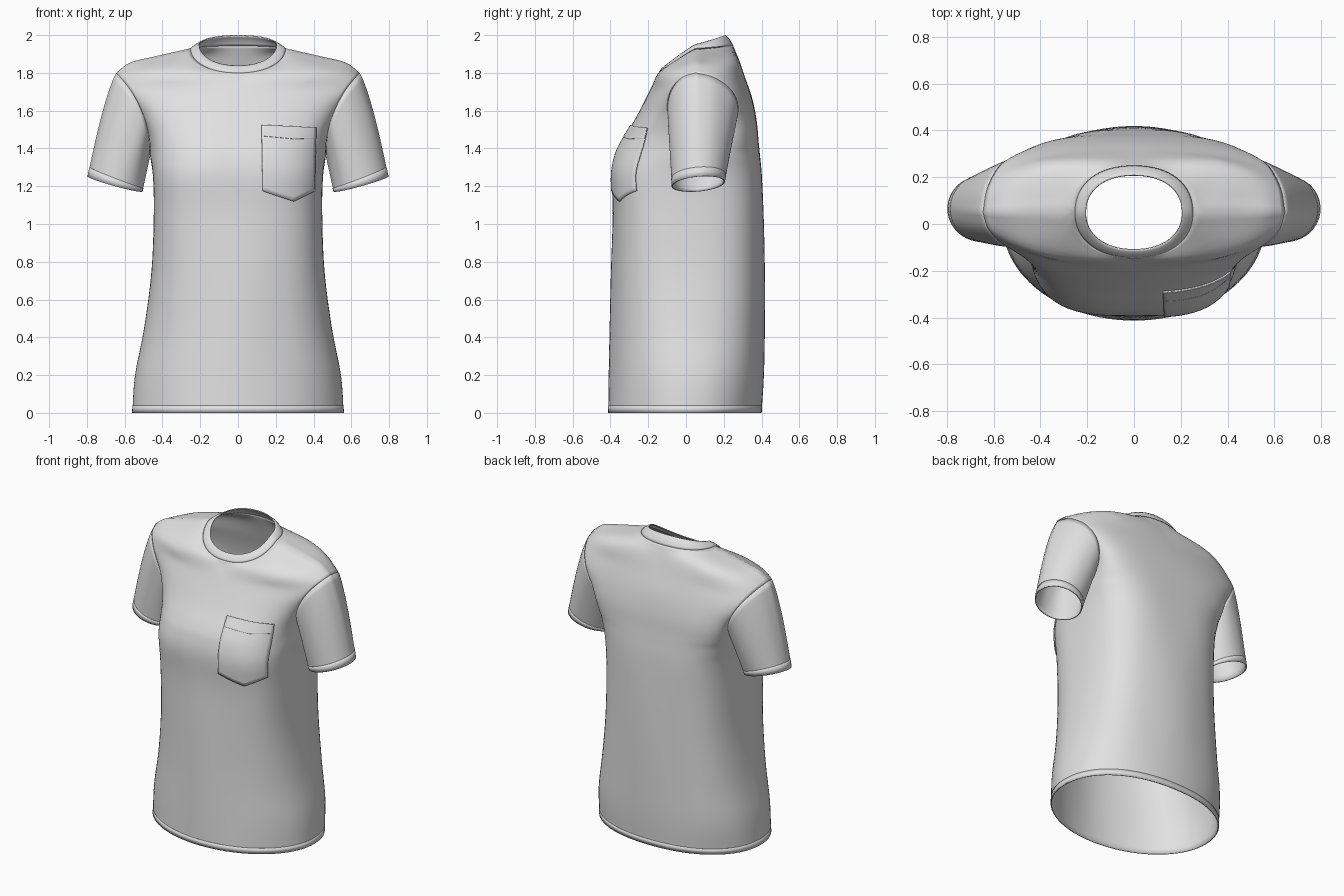
import bpy, bmesh, math
from mathutils import Vector as V
from mathutils.bvhtree import BVHTree

if "Cube" in bpy.data.objects:
    bpy.data.objects.remove(bpy.data.objects["Cube"])

SUB, M = 5, 24          # steps between control rows, steps per quarter turn
fabric = bpy.data.materials.new("light_grey_fabric")
fabric.diffuse_color = (0.75, 0.75, 0.75, 1)
fabric.use_nodes = True
fabric.node_tree.nodes["Principled BSDF"].inputs["Base Color"].default_value = fabric.diffuse_color


def spline(pts, sub):
    """Catmull-Rom curve through the given points."""
    p = [pts[0] * 2 - pts[1]] + pts + [pts[-1] * 2 - pts[-2]]
    out = []
    for i in range(1, len(p) - 2):
        a, b, c, d = p[i - 1:i + 3]
        for k in range(sub):
            t = k / sub
            out.append((b * 2 + (c - a) * t + (a * 2 - b * 5 + c * 4 - d) * t**2
                        + (b * 3 - a - c * 3 + d) * t**3) * 0.5)
    return out + [pts[-1]]


def make(name, grids, closed=False, thick=0.006):
    """Skin one or more grids of points into a thin cloth object."""
    bm = bmesh.new()
    for rows in grids:
        vs = [[bm.verts.new(p) for p in r] for r in rows]
        n = len(rows[0])
        for i in range(len(rows) - 1):
            for j in range(n if closed else n - 1):
                k = (j + 1) % n
                bm.faces.new((vs[i][j], vs[i][k], vs[i + 1][k], vs[i + 1][j]))
    bmesh.ops.remove_doubles(bm, verts=bm.verts, dist=0.0005)
    bmesh.ops.recalc_face_normals(bm, faces=bm.faces)
    mid = sum((v.co for v in bm.verts), V()) / len(bm.verts)
    if name.startswith("pocket"):
        mid = V((0, 0, 1.3))
    if sum(f.normal.dot(f.calc_center_median() - mid) * f.calc_area() for f in bm.faces) < 0:
        bmesh.ops.reverse_faces(bm, faces=bm.faces)
    me = bpy.data.meshes.new(name)
    bm.to_mesh(me)
    tree = BVHTree.FromBMesh(bm)
    bm.free()
    me.materials.append(fabric)
    ob = bpy.data.objects.new(name, me)
    bpy.context.collection.objects.link(ob)
    bpy.context.view_layer.objects.active = ob
    bpy.ops.object.select_all(action='DESELECT')
    ob.select_set(True)
    bpy.ops.object.shade_smooth_by_angle(angle=math.radians(50))
    s = ob.modifiers.new("cloth", 'SOLIDIFY')
    s.thickness, s.offset = thick, -1
    return tree


def section(z, w, yc, ye, n, amax=90, lift=0, bump=0):
    """Half cross-section from the centre line to the side or armhole edge."""
    def sup(a):
        s, c = math.sin(a), max(0, math.cos(a))
        r = (s**n + c**n) ** (-1 / n)
        return s * r, c * r
    am = math.radians(amax)
    xm, ym = sup(am)
    out = []
    for j in range(M + 1):
        t = j / M
        x, y = sup(am * t)
        out.append(V((w * x / xm, ye + (yc - ye) * (y - ym) / (1 - ym),
                      z + lift * (1 - t) + bump * math.sin(math.pi * t))))
    return out


def neck(a, rx, yf, yb, zf, zs, zb):
    """Point on a neck ring; a = 0 is the front, pi the back."""
    c, s = math.cos(a), math.sin(a)
    k = abs(c) ** 0.9
    y = 0.05 + ((yf if c > 0 else yb) - 0.05) * k
    z = zs + ((zf if c > 0 else zb) - zs) * abs(c)
    return V((rx * math.copysign(abs(s) ** 0.9, s), y, z))


OUTER = (0.252, -0.145, 0.25, 1.80, 1.93, 1.945)
INNER = (0.206, -0.11, 0.21, 1.84, 1.952, 2.0)
shoulder = spline([neck(math.pi / 2, *OUTER), V((0.45, 0.05, 1.885)),
                   V((0.57, 0.05, 1.855)), V((0.645, 0.05, 1.80))], M // 6)

# lower body: height, half width, front, back, side seam y, roundness front / back
lower = [(0, .56, -.412, .40, 0, 2.0, 2.2), (.2, .545, -.407, .41, 0, 2.05, 2.4),
         (.45, .497, -.40, .413, 0, 2.2, 2.6), (.75, .458, -.393, .413, 0, 2.5, 2.8),
         (1.05, .446, -.386, .409, 0, 2.9, 3.0), (1.25, .450, -.393, .402, .02, 3.2, 3.2),
         (1.36, .465, -.375, .392, .07, 3.0, 3.3)]
# chest and upper back: height, armhole x, centre y, armhole y, roundness, arc, lift, bump
chest = [(1.43, .468, -.345, -.01, 2.7, 86), (1.52, .485, -.29, -.08, 2.4, 80),
         (1.62, .52, -.235, -.10, 2.2, 70), (1.71, .57, -.19, -.08, 2, 60, 0, 0),
         (1.775, .622, -.16, -.022, 2, 60, -.012, .04)]
upper_back = [(1.43, .468, .385, .19, 3.2, 86), (1.52, .487, .375, .255, 3, 82, .02),
              (1.62, .53, .352, .278, 2.5, 72, .04), (1.71, .582, .315, .24, 2.2, 62, .06, .02),
              (1.775, .628, .277, .15, 2, 60, .10, .055)]


def panel(front):
    rows = []
    for z, w, yf, yb, ys, nf, nb in lower:
        rows.append(section(z, w, yf if front else yb, ys, nf if front else nb))
    rows += [section(*r) for r in (chest if front else upper_back)]
    q = [k / (M // 2) * math.pi / 2 for k in range(M // 2)]
    rows.append([neck(a if front else math.pi - a, *OUTER) for a in q] + shoulder)
    cols = [spline([r[j] for r in rows], SUB) for j in range(M + 1)]
    dense = [list(r) for r in zip(*cols)]
    for r in dense:                       # soft drape folds below the bust
        for p in r:
            if p.z < 1.2:
                p.y *= 1 + .012 * math.sin(math.pi * max(p.z, 0) / 1.2) * math.cos(14 * p.x)
    return dense


front, back = panel(True), panel(False)
ARM = (len(lower) - 1) * SUB
for i in range(ARM + 1):                  # close the side seams
    m = (front[i][-1] + back[i][-1]) / 2
    front[i][-1], back[i][-1] = m, m.copy()


def flip(p):
    return V((-p.x, p.y, p.z))


def full(rows):
    return [[flip(p) for p in reversed(r[1:])] + r for r in rows]


# shirt body and its turned-up hem
body = make("shirt_body", [full(front), full(back)])
make("bottom_hem", [[[V((p.x * 1.002, p.y * 1.002, p.z)) for p in r] for r in full(g[:2])]
                    for g in (front, back)], thick=0.001)

# sleeves: loft from the armhole edge to the cuff ellipse
hole = [r[-1] for r in front[ARM:]] + [r[-1] for r in reversed(back[ARM + 1:-1])]
N = len(hole)
C = V((.651, .065, 1.212))
U = V((.145, 0, .04))


def sleeve_ring(t, grow=1.0):
    ring = []
    for i, p in enumerate(hole):
        a = 2 * math.pi * i / N
        rad = U * -math.cos(a) + V((0, -.14 * math.sin(a), -.012 * math.sin(a)))
        b = .015 * math.sin(math.pi * t ** 0.7) * max(0, -math.cos(a))
        q = p.lerp(C + rad, t) + rad.normalized() * b
        ring.append(q + rad * (grow - 1))
    return ring


sleeve = [sleeve_ring(k / 14) for k in range(15)]
cuff = [sleeve_ring(t, 1.008) for t in (.91, .955, 1.0)]
for side, f in (("left", lambda p: p), ("right", flip)):
    make(side + "_sleeve", [[[f(p) for p in r] for r in sleeve]], True)
    make(side + "_cuff_hem", [[[f(p) for p in r] for r in cuff]], True, 0.001)

# ribbed neck band, slightly padded
band = []
for k in range(6):
    t = k / 5
    ring = []
    for j in range(64):
        a = 2 * math.pi * j / 64
        o, i = neck(a, *OUTER), neck(a, *INNER)
        puff = V((math.sin(a) * .5, -math.cos(a) * .5, .7)) * (.005 * math.sin(math.pi * t))
        ring.append(o.lerp(i, t) + puff)
    band.append(ring)
make("neck_band", [band], True)


# chest pocket laid on the body
def pocket(name, v0, v1, off, thick):
    rows = []
    for k in range(17):
        v = v0 + (v1 - v0) * k / 16
        row = []
        for j in range(21):
            u = j / 20
            tip = u / .6 if u < .6 else (1 - u) / .4
            low, top = 1.175 - .055 * tip, 1.52 - .012 * u
            x = .13 + .27 * u + (u - .4) * .015 * v
            z = low + (top - low) * v
            hit, nor, _, _ = body.ray_cast(V((x, -2, z)), V((0, 1, 0)))
            if nor.y > 0:
                nor = -nor
            row.append(hit + nor * off)
        rows.append(row)
    make(name, [rows], thick=thick)


pocket("pocket", 0, 1, .008, .007)
pocket("pocket_top_hem", .83, 1, .010, .003)
